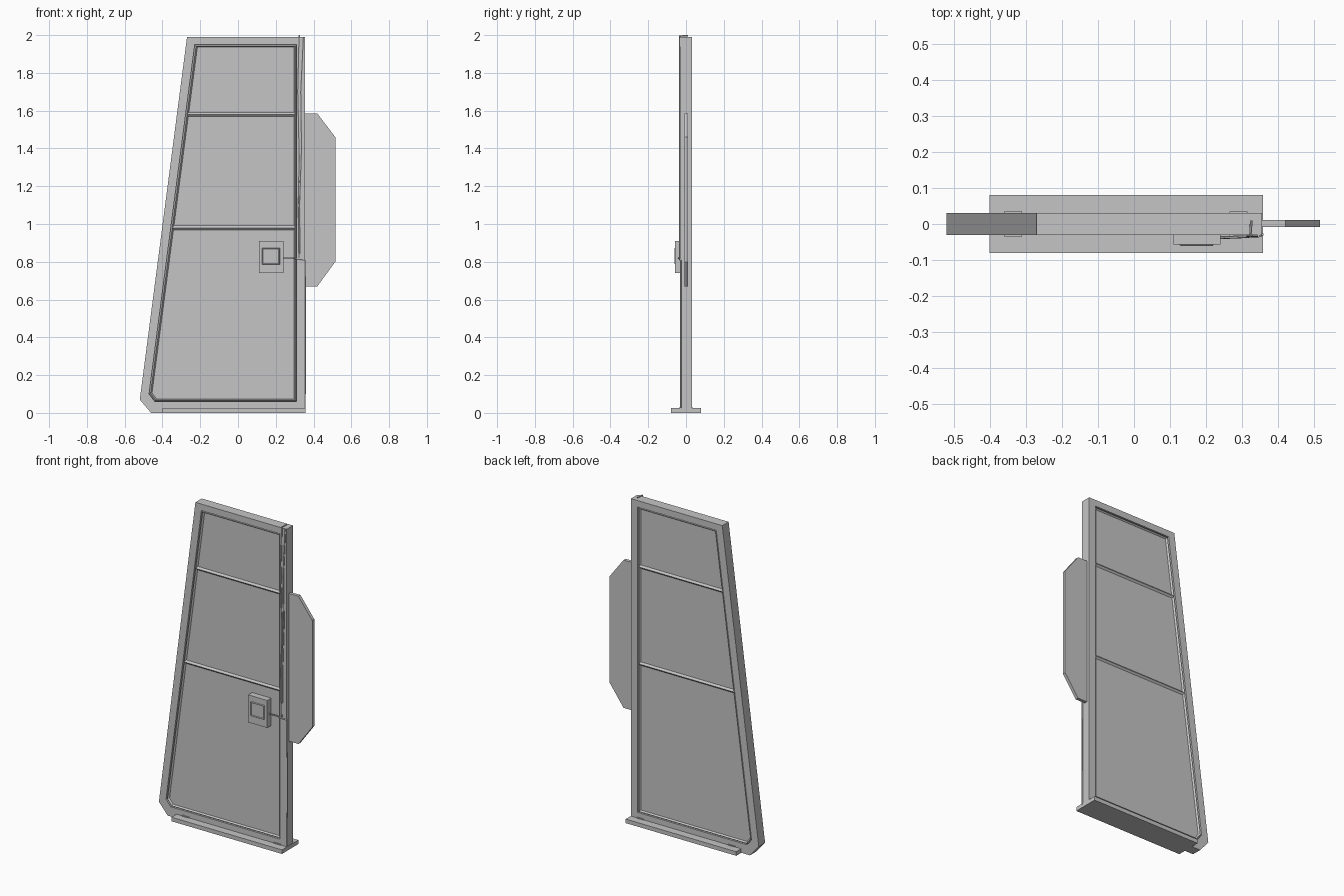
import bpy
import bmesh

cube = bpy.data.objects.get("Cube")
if cube:
    bpy.data.objects.remove(cube, do_unlink=True)

grey = bpy.data.materials.new("plain grey")
grey.use_nodes = True
grey.diffuse_color = (0.56, 0.56, 0.56, 1)
grey.node_tree.nodes["Principled BSDF"].inputs["Base Color"].default_value = grey.diffuse_color


def loft(name, loops, closed=False):
    """Skin between equal point loops; capped, or closed into a ring."""
    bm = bmesh.new()
    rows = [[bm.verts.new(p) for p in loop] for loop in loops]
    n = len(rows[0])
    for k in range(len(rows) if closed else len(rows) - 1):
        a, b = rows[k], rows[(k + 1) % len(rows)]
        for i in range(n):
            j = (i + 1) % n
            bm.faces.new((a[i], a[j], b[j], b[i]))
    if not closed:
        bm.faces.new(rows[0])
        bm.faces.new(rows[-1])
    bmesh.ops.recalc_face_normals(bm, faces=bm.faces)
    mesh = bpy.data.meshes.new(name)
    bm.to_mesh(mesh)
    bm.free()
    mesh.materials.append(grey)
    obj = bpy.data.objects.new(name, mesh)
    bpy.context.collection.objects.link(obj)


def at(outline, y):
    return [(x, y, z) for x, z in outline]


def prism(name, outline, y0, y1):
    loft(name, [at(outline, y0), at(outline, y1)])


def rect(x0, x1, z0, z1):
    return [(x0, z0), (x1, z0), (x1, z1), (x0, z1)]


def between(a, b):
    return [((p[0] + q[0]) / 2, (p[1] + q[1]) / 2) for p, q in zip(a, b)]


def cable(name, points, radius):
    curve = bpy.data.curves.new(name, "CURVE")
    curve.dimensions = "3D"
    curve.bevel_depth = radius
    curve.bevel_resolution = 1
    curve.use_fill_caps = True
    spline = curve.splines.new("POLY")
    spline.points.add(len(points) - 1)
    for p, co in zip(spline.points, points):
        p.co = (*co, 1)
    curve.materials.append(grey)
    obj = bpy.data.objects.new(name, curve)
    bpy.context.collection.objects.link(obj)
    bpy.ops.object.select_all(action="DESELECT")
    obj.select_set(True)
    bpy.context.view_layer.objects.active = obj
    bpy.ops.object.convert(target="MESH")
    bpy.ops.object.shade_smooth_by_angle()


# Tapered outer frame and recessed panel with a ridged bead around it
half, ridge, flat = 0.031, 0.029, 0.019
outer = [(-0.52, 0.07), (-0.46, 0), (0.355, 0), (0.355, 1.99), (-0.27, 1.99)]
opening = [(-0.471, 0.10), (-0.44, 0.06), (0.31, 0.06), (0.31, 1.95), (-0.229, 1.95)]
trim = [(-0.455, 0.106), (-0.431, 0.074), (0.296, 0.074), (0.296, 1.936), (-0.215, 1.936)]
crest = between(opening, trim)
loft("outer_frame", [at(outer, -half), at(opening, -half),
                     at(opening, half), at(outer, half)], True)
loft("panel_bead", [at(opening, -flat), at(crest, -ridge), at(trim, -flat),
                    at(trim, flat), at(crest, ridge), at(opening, flat)], True)
prism("panel", trim, -flat, flat)

# Ridged cross bars, reaching the sloping edge
for name, z in (("lower_cross_bar", 0.98), ("upper_cross_bar", 1.58)):
    left = -0.463 + (z - 0.104) * 0.24 / 1.835
    section = [(-flat, z - 0.011), (-ridge, z), (-flat, z + 0.011),
               (flat, z + 0.011), (ridge, z), (flat, z - 0.011)]
    loft(name, [[(x, y, h) for y, h in section] for x in (left, 0.303)])

# Base flange on both sides, with small clips against the frame
prism("base_flange", rect(-0.40, 0.357, 0, 0.025), -0.08, 0.08)
for side, y in (("front", -0.033), ("back", 0.033)):
    for end, x in (("right", -0.335), ("left", 0.29)):
        prism(f"{side}_{end}_clip", rect(x - 0.025, x + 0.025, 0.02, 0.031), y - 0.002, y + 0.002)

# Side fin with cut corners
prism("side_fin", [(0.35, 0.67), (0.42, 0.67), (0.515, 0.80), (0.515, 1.46),
                   (0.42, 1.585), (0.35, 1.585)], -0.009, 0.011)

# Control box with a ridged outline on its cover
prism("control_box", rect(0.11, 0.24, 0.74, 0.91), -0.057, -0.018)
wide, narrow = rect(0.125, 0.222, 0.785, 0.875), rect(0.133, 0.214, 0.793, 0.867)
loft("cover_outline", [at(wide, -0.056), at(between(wide, narrow), -0.061),
                       at(narrow, -0.056)], True)

# Cables from the box, up the edge and down to the base
cable("box_cable", [(0.235, -0.038, 0.82), (0.29, -0.036, 0.82), (0.32, -0.034, 0.812),
                    (0.355, -0.03, 0.81)], 0.004)
cable("inner_riser", [(0.322, -0.033, 0.82), (0.318, -0.033, 1.1), (0.324, -0.033, 1.35),
                      (0.316, -0.033, 1.7), (0.323, -0.033, 1.996), (0.325, 0.01, 1.996)], 0.004)
cable("outer_riser", [(0.328, -0.033, 0.84), (0.326, -0.033, 1.1), (0.336, -0.033, 1.4),
                      (0.332, -0.033, 1.7), (0.346, -0.033, 1.99)], 0.004)
cable("edge_cable", [(0.355, -0.029, 0.81), (0.356, -0.029, 0.4), (0.355, -0.029, 0.02)], 0.004)
